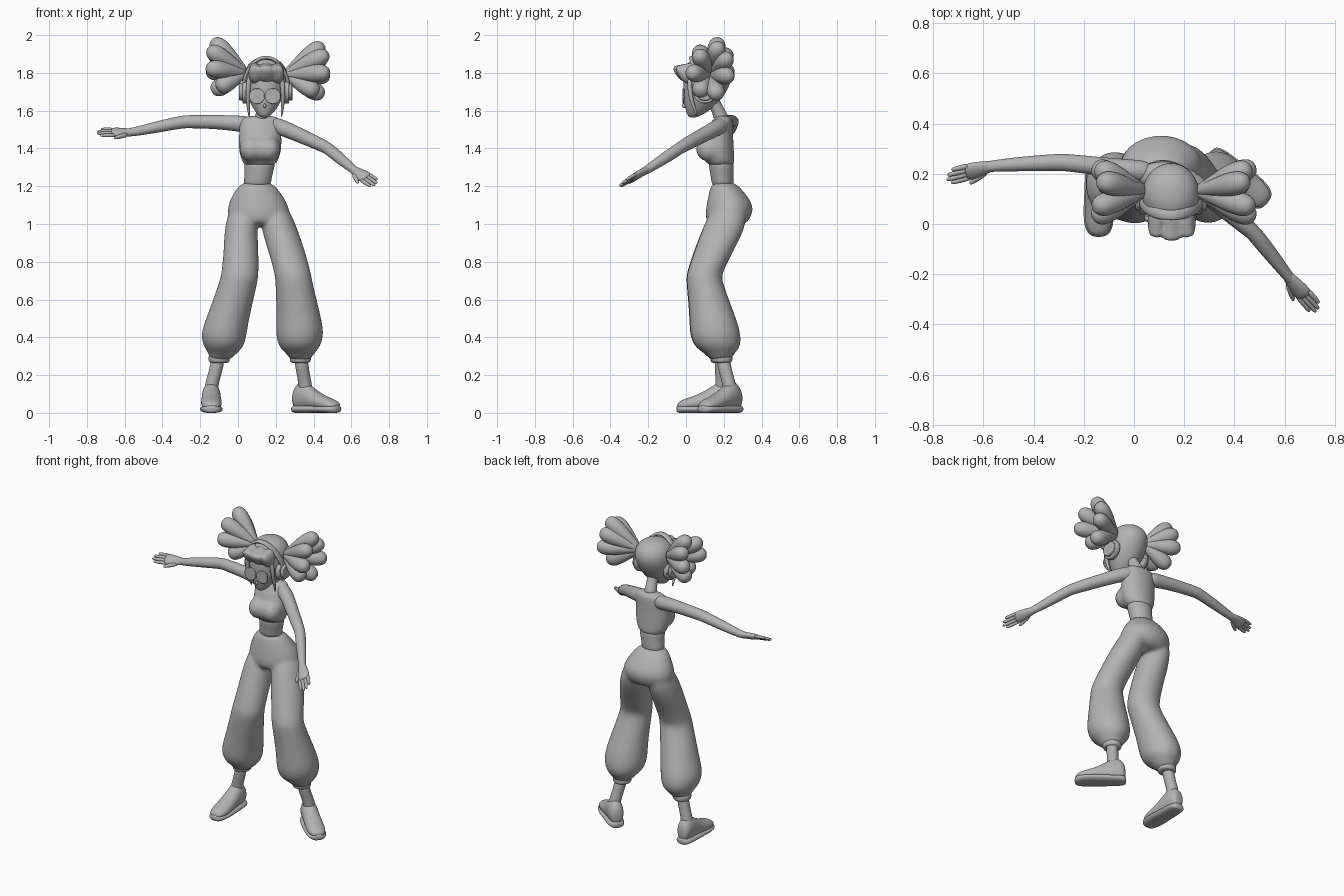
import bpy, bmesh, math
from mathutils import Vector, Matrix

cube = bpy.data.objects.get("Cube")
if cube:
    bpy.data.objects.remove(cube)

GREY = bpy.data.materials.new("plain grey")
GREY.use_nodes = True
GREY.diffuse_color = (0.45, 0.45, 0.45, 1)
GREY.node_tree.nodes["Principled BSDF"].inputs["Base Color"].default_value = (0.45, 0.45, 0.45, 1)
X, Y, Z = Vector((1, 0, 0)), Vector((0, 1, 0)), Vector((0, 0, 1))


def loft(bm, rings, axis=None, wide=None, sides=14, floor=None):
    """Skin elliptical rings (x, y, z, ra, rb) along a path; ra lies along wide."""
    pts = [Vector(r[:3]) for r in rings]
    loops = []
    for i, r in enumerate(rings):
        t = (axis or pts[min(i + 1, len(pts) - 1)] - pts[max(i - 1, 0)]).normalized()
        u = wide or (X if abs(t.x) < 0.6 else Y)
        u = (u - t * u.dot(t)).normalized()
        v = t.cross(u)
        loop = []
        for k in range(sides):
            a = math.tau * k / sides
            p = pts[i] + u * r[3] * math.cos(a) + v * r[-1] * math.sin(a)
            if floor is not None:
                p.z = max(p.z, floor)
            loop.append(bm.verts.new(p))
        loops.append(loop)
    for a, b in zip(loops, loops[1:]):
        for k in range(sides):
            bm.faces.new((a[k], a[k - 1], b[k - 1], b[k]))
    bm.faces.new(loops[0])
    bm.faces.new(loops[-1])


def ball(bm, pos, radii):
    m = Matrix.Translation(pos) @ Matrix.Diagonal((*radii, 1))
    bmesh.ops.create_uvsphere(bm, u_segments=24, v_segments=16, radius=1, matrix=m)


def finish(name, bm, subsurf=2, blend=0, sharp=False):
    bmesh.ops.recalc_face_normals(bm, faces=bm.faces)
    mesh = bpy.data.meshes.new(name)
    bm.to_mesh(mesh)
    bm.free()
    mesh.materials.append(GREY)
    ob = bpy.data.objects.new(name, mesh)
    bpy.context.collection.objects.link(ob)
    if subsurf:
        ob.modifiers.new("subsurf", 'SUBSURF').levels = subsurf
        ob.modifiers["subsurf"].render_levels = subsurf
    if blend:
        rm = ob.modifiers.new("union", 'REMESH')
        rm.mode, rm.voxel_size, rm.use_smooth_shade = 'VOXEL', 0.009, True
        sm = ob.modifiers.new("soften", 'SMOOTH')
        sm.factor, sm.iterations = 0.5, blend
    mesh.polygons.foreach_set("use_smooth", [True] * len(mesh.polygons))
    if sharp:
        bpy.ops.object.select_all(action='DESELECT')
        ob.select_set(True)
        bpy.context.view_layer.objects.active = ob
        bpy.ops.object.shade_smooth_by_angle(angle=math.radians(40))
    return ob


def single(name, rings, **kw):
    bm = bmesh.new()
    loft(bm, rings, **kw)
    return finish(name, bm)


# Baggy trousers: hips and two legs blended together
def leg(z, cx, cy, rx, ry):
    return [(a, b, h, c, d) for h, a, b, c, d in zip(z, cx, cy, rx, ry)]


heights = (1.12, 1.0, .85, .735, .7, .5, .42, .35, .315, .27)
depth = (.08, .12, .105, .096, .096, .126, .139, .128, .078, .05)
bm = bmesh.new()
loft(bm, leg(heights, (.19, .21, .26, .291, .295, .323, .328, .325, .33, .33),
             (.235, .212, .145, .096, .096, .144, .155, .167, .18, .185),
             (.06, .10, .1, .1, .1, .122, .132, .116, .075, .05), depth), axis=Z)
loft(bm, leg(heights, (.03, .015, .017, .01, .005, -.055, -.076, -.076, -.08, -.1),
             (.235, .212, .14, .094, .094, .141, .153, .165, .177, .182),
             (.06, .09, .095, .102, .104, .117, .126, .112, .075, .052), depth), axis=Z)
loft(bm, [(.1, .195, 1.23, .078, .061), (.1, .215, 1.17, .126, .095), (.107, .234, 1.1, .167, .13),
          (.11, .225, 1.04, .172, .127), (.11, .213, .985, .15, .1)], axis=Z)
finish("trousers", bm, blend=14)

# Torso: midriff and cropped top with shoulders
single("midriff", [(.1, .195, 1.19, .075, .06), (.105, .193, 1.24, .074, .061),
                   (.113, .188, 1.29, .079, .067), (.116, .185, 1.35, .09, .07)], axis=Z)
bm = bmesh.new()
loft(bm, [(.114, .186, 1.30, .083, .071), (.116, .182, 1.335, .1, .078), (.117, .172, 1.4, .122, .083),
          (.118, .174, 1.48, .114, .078), (.118, .193, 1.54, .12, .06), (.12, .198, 1.578, .098, .044)], axis=Z)
for x, y in ((.07, .122), (.117, .127), (.164, .122)):
    ball(bm, (x, y, 1.397), (.062, .07, .068))
finish("cropped_top", bm, subsurf=1, blend=12)
single("neck", [(.125, .195, 1.54, .045), (.13, .175, 1.59, .034), (.137, .15, 1.64, .034), (.14, .13, 1.68, .036)])


# Arms with hands
def arm(side, path, tip, thumb):
    wrist = Vector(path[-1][:3])
    reach = Vector(tip) - wrist
    d = reach.normalized()
    w = Vector(thumb)
    w = (w - d * w.dot(d)).normalized()
    size = reach.length
    single(side + "_arm", path + [(*(wrist + d * .03), .021)], sides=12)

    def part(bm, along, start, end, profile):
        a = wrist + d * size * along + w * start
        b = wrist + d * size * end[0] + w * end[1]
        loft(bm, [(*a.lerp(b, f), r, q) for f, r, q in profile], wide=w, sides=10)

    bm = bmesh.new()
    part(bm, -.15, 0, (.6, 0), [(0, .021, .021), (.3, .027, .021), (.55, .037, .02), (.8, .041, .019), (1, .038, .014)])
    finger = [(0, .012, .012), (.6, .011, .010), (.92, .009, .009), (1, .005, .005)]
    for k, end in enumerate((.94, 1.02, .98, .86)):
        off = .028 - .0187 * k
        part(bm, .45, off, (end, off * 1.05), finger)
    part(bm, .1, .018, (.55, .056), [(0, .016, .016), (.6, .013, .012), (.92, .009, .009), (1, .004, .004)])
    finish(side + "_hand", bm, subsurf=1)


arm("right", [(.07, .205, 1.525, .046), (0, .214, 1.532, .044), (-.12, .228, 1.541, .038), (-.27, .245, 1.542, .036),
              (-.3, .246, 1.540, .035), (-.43, .24, 1.513, .031), (-.52, .234, 1.494, .026), (-.57, .23, 1.485, .023)],
    (-.745, .185, 1.485), (0, -.8, -.5))
arm("left", [(.16, .2, 1.53, .045), (.23, .172, 1.513, .045), (.36, .06, 1.455, .038), (.46, -.02, 1.41, .036),
             (.485, -.045, 1.393, .035), (.56, -.14, 1.33, .029), (.615, -.21, 1.285, .023)],
    (.73, -.345, 1.21), (-.6, -.5, -.55))


# Ankles, cuffs and shoes
def foot(side, heel, toe, cuff, ankle):
    h, c = Vector((*heel, 0)), Vector((*cuff, 0))
    d = (Vector((*toe, 0)) - h).normalized()
    s = d.cross(Z)
    a = h + d * ankle
    mid = c.lerp(a, .5)
    single(side + "_ankle", [(c.x, c.y, .31, .04), (mid.x, mid.y, .21, .034), (a.x, a.y, .15, .037), (a.x, a.y, .08, .038)])
    single(side + "_cuff", [(c.x, c.y, .31, .052), (c.x, c.y, .30, .058), (c.x, c.y, .275, .058), (c.x, c.y, .262, .05)], axis=Z)
    shape = [(0, .07, .028, .04), (.02, .083, .044, .07), (.06, .09, .05, .085), (.1, .082, .052, .07),
             (.15, .064, .054, .054), (.21, .05, .058, .04), (.27, .042, .052, .03), (.3, .036, .028, .016)]
    single(side + "_shoe", [(*(h + d * t + Z * z), ra, rb) for t, z, ra, rb in shape], axis=d, wide=s, floor=.025)
    single(side + "_sole", [(*(h + d * (t * 1.03 - .004) + Z * .02), ra * 1.1, .024) for t, z, ra, rb in shape],
           axis=d, wide=s, floor=0)


foot("left", (.3, .28), (.54, .075), (.33, .19), .075)
foot("right", (-.142, .252), (-.14, -.045), (-.1, .185), .06)

# Head
single("head", [(.14, .035, 1.562, .02, .02), (.142, .056, 1.59, .048, .055), (.144, .08, 1.64, .082, .092),
                (.145, .103, 1.71, .108, .12), (.147, .118, 1.78, .119, .132), (.147, .12, 1.83, .108, .118),
                (.147, .12, 1.867, .075, .083), (.147, .12, 1.885, .025, .03)], axis=Z, sides=20)
bm = bmesh.new()
ball(bm, (.142, -.01, 1.625), (.008, .012, .012))
finish("nose", bm, subsurf=0)

# Swept-up fringe and hanging side locks
bm = bmesh.new()
for x, tip_y, r in ((.09, -.055, .034), (.15, -.068, .045), (.21, -.055, .034)):
    loft(bm, [(x, .06, 1.80, r, .065), (x, .015, 1.795, r * 1.1, .06), (x, -.025, 1.80, r * 1.05, .045),
              (x, tip_y + .012, 1.815, r * .9, .025), (x, tip_y, 1.825, r * .6, .01)], axis=-Y, wide=X)
finish("fringe", bm, blend=6)
for side, m in (("right", -1), ("left", 1)):
    x = .145 + m * .093
    single(side + "_side_lock", [(x - m * .01, .02, 1.79, .014), (x, .018, 1.72, .014), (x, .03, 1.65, .011),
                                 (x - m * .004, .05, 1.60, .008), (x - m * .008, .055, 1.565, .003)], sides=8)

# Round glasses: rims and thin lenses
for side, x in (("right", .1), ("left", .185)):
    bm = bmesh.new()
    face = Matrix.Translation((x, -.014, 1.677)) @ Matrix.Rotation(math.pi / 2, 4, 'X')
    bmesh.ops.create_cone(bm, cap_ends=True, segments=32, radius1=.036, radius2=.036, depth=.008, matrix=face)
    finish(side + "_lens", bm, subsurf=0, sharp=True)
    bm = bmesh.new()
    steps = [math.tau * k / 24 for k in range(25)]
    loft(bm, [(x + .037 * math.cos(a), -.014, 1.677 + .037 * math.sin(a), .005) for a in steps], wide=Y, sides=6)
    finish(side + "_rim", bm, subsurf=0)

# Headphones: band over the crown and ear cups
bm = bmesh.new()
arc = [math.pi * k / 16 for k in range(17)]
loft(bm, [(.148 + .122 * math.cos(a), .1 - .065 * math.sin(a), 1.70 + .182 * math.sin(a), .022, .01) for a in arc],
     wide=Y, sides=10)
finish("headband", bm, subsurf=1)
for side, m in (("right", -1), ("left", 1)):
    bm = bmesh.new()
    for off, r in ((.108, .062), (.126, .047)):
        place = Matrix.Translation((.147 + m * off, .1, 1.70)) @ Matrix.Rotation(math.pi / 2, 4, 'Y')
        bmesh.ops.create_cone(bm, cap_ends=True, segments=32, radius1=r, radius2=r, depth=.03, matrix=place)
    cup = finish(side + "_ear_cup", bm, subsurf=0, sharp=True)
    bev = cup.modifiers.new("bevel", 'BEVEL')
    bev.width, bev.segments = .006, 2

# Pigtails: clusters of swelling lobes fanning out from each side
tips = [(.275, .165, 1.925), (.295, .075, 1.885), (.285, .21, 1.87), (.3, .04, 1.80),
        (.3, .215, 1.785), (.25, .075, 1.71), (.275, .16, 1.695)]
swell = [(0, .02), (.3, .03), (.65, .047), (.95, .052), (1.12, .04), (1.2, .016)]
for side, m, reach, lift in (("right", -1, .92, .022), ("left", 1, 1, 0)):
    bm = bmesh.new()
    root = Vector((.145 + m * .10, .13, 1.79 + lift / 2))
    for x, y, z in tips:
        end = Vector((.145 + m * x * reach, y, z + lift))
        loft(bm, [(*root.lerp(end, f), r) for f, r in swell], wide=Y, sides=12)
    finish(side + "_pigtail", bm, subsurf=1)
